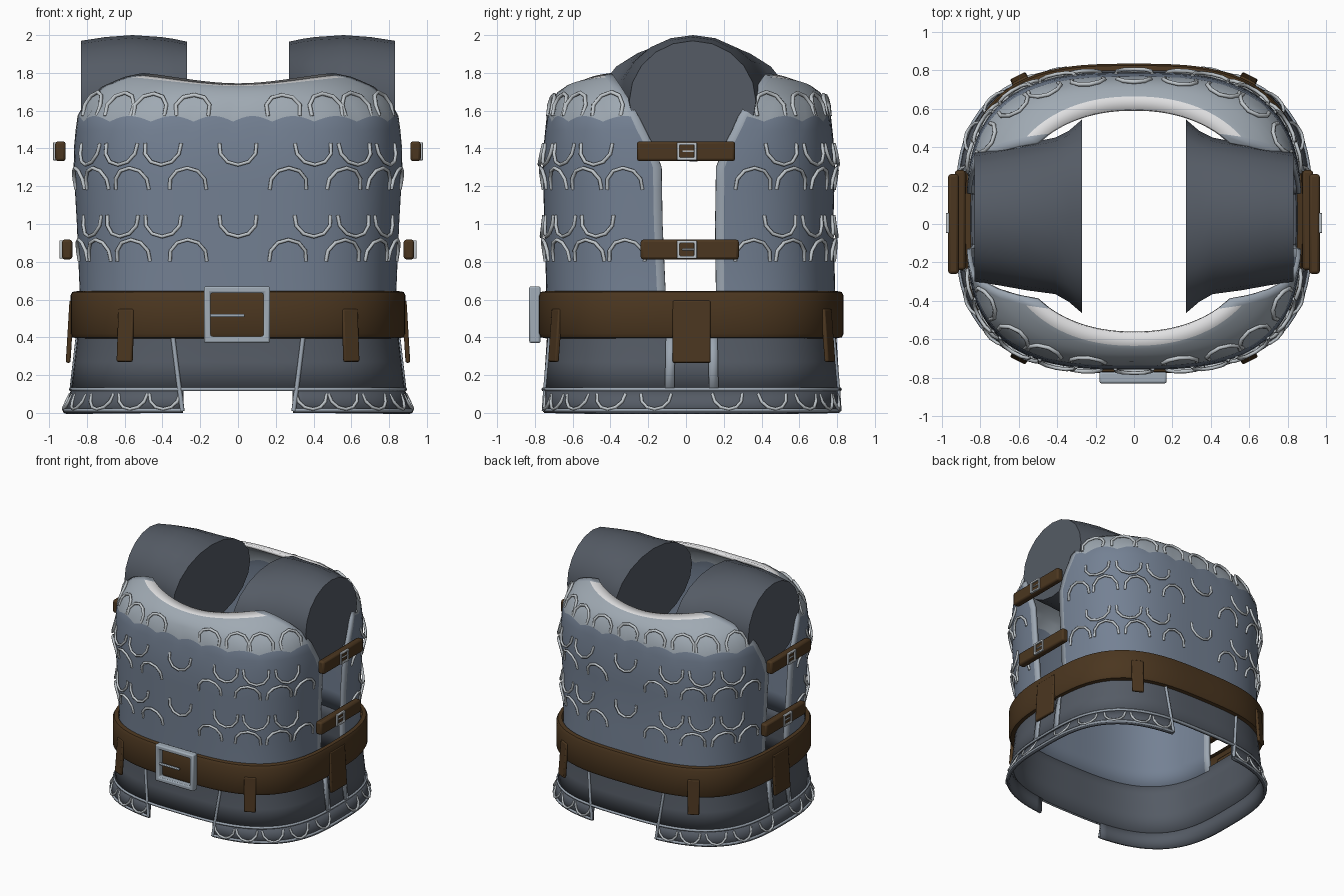
import bpy, bmesh
from math import sin, cos, pi, radians, atan2
from mathutils import Vector, Matrix

cube = bpy.data.objects.get("Cube")
if cube:
    bpy.data.objects.remove(cube)

def material(name, *rgb):
    m = bpy.data.materials.new(name)
    m.use_nodes = True
    m.diffuse_color = (*rgb, 1)
    m.node_tree.nodes["Principled BSDF"].inputs["Base Color"].default_value = (*rgb, 1)
    return m

STEEL = material("blue steel", .175, .22, .295)
DARK = material("dark slate", .09, .105, .13)
YOKE = material("pale steel", .35, .40, .45)
COLLAR = material("bright collar", .75, .75, .76)
TRIM = material("edge trim", .33, .38, .44)
RING = material("ring metal", .52, .56, .59)
BUCKLE = material("buckle metal", .36, .42, .48)
LEATHER = material("brown leather", .07, .037, .014)

# Torso profile: height, half width, half depth, squareness, depth centre
PROFILE = [(0, .925, .79, 3, .03), (.12, .885, .785, 3, .03), (.42, .85, .765, 3, .03),
           (.65, .84, .765, 3, .025), (1, .855, .765, 3, .015), (1.35, .875, .775, 3, .015),
           (1.55, .865, .755, 3, .015), (1.65, .84, .73, 2.7, .015), (1.73, .79, .695, 2.4, .015),
           (1.79, .71, .645, 2.2, .015), (1.81, .67, .58, 2.2, .015)]
# Half width of the side opening by height
OPENING = [(.4, .13), (1.3, .145), (1.42, .19), (1.65, .31), (1.81, .41)]

def lerp_table(table, z):
    z = min(max(z, table[0][0]), table[-1][0])
    for p, q in zip(table, table[1:]):
        if z <= q[0]:
            f = (z - p[0]) / (q[0] - p[0])
            return [u + (v - u) * f for u, v in zip(p[1:], q[1:])]

def surf(t, z, off=0.0, height=None):
    """Point on the torso at polar angle t, pushed outward by off."""
    a, b, n, cy = lerp_table(PROFILE, z)
    a, b = a + off, b + off
    r = (abs(cos(t) / a) ** n + abs(sin(t) / b) ** n) ** (-1 / n)
    dip = .065 * max(0, min(1, (z - 1.65) / .16)) * abs(sin(t)) ** 4
    return Vector((r * cos(t), r * sin(t) + cy, (z if height is None else height) - dip))

def facing(t, z):
    d = surf(t + .02, z) - surf(t - .02, z)
    return atan2(-d.x, d.y)

def finish(ob, mats, angle=40, bevel=0.0, thick=0.0):
    for m in mats:
        ob.data.materials.append(m)
    if thick:
        s = ob.modifiers.new("thickness", "SOLIDIFY")
        s.thickness, s.offset = thick, -1
    if bevel:
        s = ob.modifiers.new("bevel", "BEVEL")
        s.width, s.segments = bevel, 2
    bpy.ops.object.select_all(action="DESELECT")
    ob.select_set(True)
    bpy.context.view_layer.objects.active = ob
    bpy.ops.object.shade_smooth_by_angle(angle=radians(angle))
    return ob

def loft(name, rows, mats, closed=False, caps=False, rule=None, **kw):
    """Skin a list of point rows into one sheet or tube."""
    bm = bmesh.new()
    vs = [[bm.verts.new(p) for p in row] for row in rows]
    n = len(rows[0])
    for i in range(len(rows) - 1):
        for j in range(n if closed else n - 1):
            k = (j + 1) % n
            f = bm.faces.new((vs[i][j], vs[i][k], vs[i + 1][k], vs[i + 1][j]))
            f.material_index = rule(i, j) if rule else 0
    if caps:
        bm.faces.new(vs[0])
        bm.faces.new(vs[-1])
        bmesh.ops.recalc_face_normals(bm, faces=bm.faces)
    me = bpy.data.meshes.new(name)
    bm.to_mesh(me)
    ob = bpy.data.objects.new(name, me)
    bpy.context.collection.objects.link(ob)
    return finish(ob, mats, **kw)

def box(name, size, mat, loc, turn=0.0, lean=0.0, bevel=.008, hole=0.0):
    """Box with local x outward, y along, z up; hole leaves a frame of that bar width."""
    bm = bmesh.new()
    bmesh.ops.create_cube(bm, size=1, matrix=Matrix.Diagonal((*size, 1)))
    if hole:
        ends = [f for f in bm.faces if abs(f.normal.x) > .9]
        bmesh.ops.inset_individual(bm, faces=ends, thickness=hole)
        bmesh.ops.bridge_loops(bm, edges=[e for f in ends for e in f.edges])
        bmesh.ops.delete(bm, geom=ends, context="FACES_ONLY")
        bmesh.ops.recalc_face_normals(bm, faces=bm.faces)
    me = bpy.data.meshes.new(name)
    bm.to_mesh(me)
    ob = bpy.data.objects.new(name, me)
    ob.matrix_world = Matrix.Translation(loc) @ Matrix.Rotation(turn, 4, "Z") @ Matrix.Rotation(lean, 4, "Y")
    bpy.context.collection.objects.link(ob)
    return finish(ob, [mat], bevel=bevel)

def tubes(name, paths, radius, mat):
    cu = bpy.data.curves.new(name, "CURVE")
    cu.dimensions, cu.bevel_depth, cu.bevel_resolution, cu.use_fill_caps = "3D", radius, 1, True
    for path in paths:
        sp = cu.splines.new("POLY")
        sp.points.add(len(path) - 1)
        for p, co in zip(sp.points, path):
            p.co = (*co, 1)
    cu.materials.append(mat)
    bpy.context.collection.objects.link(bpy.data.objects.new(name, cu))

def span(a, b, n):
    return [a + (b - a) * i / n for i in range(n + 1)]

# Breast and back plates, with scalloped yoke, collar and trimmed side edges
COLS = 72
heights = [.5, .65, .82, 1, 1.18, 1.3, 1.42, 1.5, 1.56, 1.65, 1.69, 1.73, 1.765, 1.785, 1.81]
def plate_rows(start):
    rows = []
    for z in heights:
        a, b, n, _ = lerp_table(PROFILE, z)
        def edge(g):
            return atan2(g, a * (1 - (g / b) ** n) ** (1 / n))
        g = lerp_table(OPENING, z)[0]
        e0, e1 = edge(g), edge(g + .045)
        ts = [e0] + span(e1, pi - e1, COLS) + [pi - e0]
        wave = .03 if z == 1.56 else 0
        rows.append([surf(t + start, z) + Vector((0, 0, wave * (abs(cos(j * pi / 8)) - .6)))
                     for j, t in enumerate(ts)])
    return rows

def plate_colour(i, j):
    if j in (0, COLS + 1):
        return 3
    return 2 if heights[i] >= 1.785 else 1 if heights[i] >= 1.56 else 0

for start, name in ((pi, "breast_plate"), (0, "back_plate")):
    loft(name, plate_rows(start), [STEEL, YOKE, COLLAR, TRIM], rule=plate_colour, thick=.025)

# Skirt: full ring above, two flared bands below with front and back notches
ring = [2 * pi * i / 96 for i in range(96)]
loft("skirt", [[surf(t, z) for t in ring] for z in (.12, .27, .42, .53)], [DARK], closed=True, thick=.02)
NOTCH = radians(20.5)
for c, name in ((0, "left_skirt_band"), (pi, "right_skirt_band")):
    ts = span(c - pi / 2 + NOTCH, c + pi / 2 - NOTCH, 40)
    loft(name, [[surf(t, z) for t in ts] for z in (0, .06, .12)], [DARK], thick=.02)
    tubes(name + "_hem", [[surf(t, .015) for t in ts]], .011, TRIM)
tubes("skirt_piping", [[surf(t, .125) for t in ring + [0]]], .011, TRIM)
seams = []
for c in (-pi / 2, pi / 2):
    for s in (-1, 1):
        seams.append([surf(c + s * (NOTCH + .18 * z), z, .002) for z in span(.01, .42, 6)])
tubes("skirt_seams", seams, .012, TRIM)
for c in (0, pi):
    for s in (-1, 1):
        ts = span(c + s * .13 - .028, c + s * .13 + .028, 2)
        loft("side_seam_trim", [[surf(t, z, .008) for t in ts] for z in (.12, .27, .42)], [TRIM], thick=.009)

# Open metal rings half sunk into the plates and the hem
def arcs(z0, radius, front, back, up, off=.003, sweep=100):
    paths = []
    for c, degrees in ((-pi / 2, front), (pi / 2, back)):
        for d in {s * x for x in degrees for s in (-1, 1)}:
            t0 = c + radians(d)
            p0 = surf(t0, z0)
            r = Vector((p0.x, p0.y)).length
            stretch = abs(cos(facing(t0, z0) - t0))
            path = []
            for a in span(-sweep, sweep, 6):
                u = radians(a)
                flare = off + .014 * cos(u)
                path.append(surf(t0 + radius * sin(u) * stretch / r, z0 + up * radius * cos(u), flare))
            paths.append(path)
    return paths

CUPS, ARCHES, TOPS, HEM = (0, 28, 43, 58), (19, 39, 54, 68), (18, 34, 46, 61), (27, 38, 50, 63, 78)
tubes("yoke_rings", arcs(1.61, .09, TOPS, (0,) + TOPS, 1, sweep=115), .011, RING)
for z in (1.41, 1.03):
    tubes("cup_rings", arcs(z, .097, CUPS, CUPS, -1), .010, RING)
    tubes("arch_rings", arcs(z - .21, .097, ARCHES, ARCHES, 1), .010, RING)
tubes("hem_rings", arcs(.1, .08, HEM, HEM, -1, -.004, 90), .009, RING)

# Waist belt with hanging tabs and a square buckle
belt = [(.395, .005), (.4, .032), (.42, .042), (.62, .042), (.64, .032), (.645, .005)]
loft("waist_belt", [[surf(t, .52, o, z) for t in ring] for z, o in belt], [LEATHER], closed=True, angle=30)
for c in (-pi / 2, pi / 2):
    for s in (-1, 1):
        t = c + s * radians(39.5)
        box("belt_tab", (.025, .09, .28), LEATHER, surf(t, .41, .045), facing(t, .41), -.08)
for t in (0, pi):
    box("side_belt_tab", (.025, .2, .33), LEATHER, surf(t, .43, .04), t, -.06)
box("belt_buckle", (.06, .35, .3), BUCKLE, (-.005, -.8, .52), -pi / 2, bevel=.01, hole=.05)
box("buckle_prong", (.02, .21, .016), BUCKLE, (-.07, -.815, .515), -pi / 2, bevel=.005)

# Side straps and their small buckles
for s, turn in ((1, 0), (-1, pi)):
    for x, y, z in ((.94, 0, 1.385), (.905, .02, .865)):
        box("side_strap", (.055, .52, .105), LEATHER, (s * x, y, z), turn, bevel=.014)
        box("strap_buckle", (.024, .105, .095), RING, (s * (x + .028), .005, z), turn, bevel=.004, hole=.02)
        box("strap_prong", (.012, .07, .01), RING, (s * (x + .03), .015, z), turn, bevel=.003)

# Rounded shoulder pieces: x, front, back, bottom, top
SHOULDER = [(.27, -.465, .545, 1.33, 1.965), (.34, -.405, .485, 1.33, 1.98), (.41, -.365, .45, 1.33, 1.99),
            (.56, -.345, .42, 1.33, 2.0), (.7, -.32, .395, 1.33, 1.99), (.83, -.3, .37, 1.33, 1.97)]
for s, name in ((1, "left_shoulder"), (-1, "right_shoulder")):
    rows = []
    for x, y0, y1, z0, z1 in SHOULDER:
        rows.append([(s * x, (y0 + y1) / 2 + (y1 - y0) / 2 * sin(a), (z0 + z1) / 2 + (z1 - z0) / 2 * cos(a))
                     for a in span(0, 2 * pi, 20)[:-1]])
    loft(name, rows, [DARK], closed=True, caps=True)
